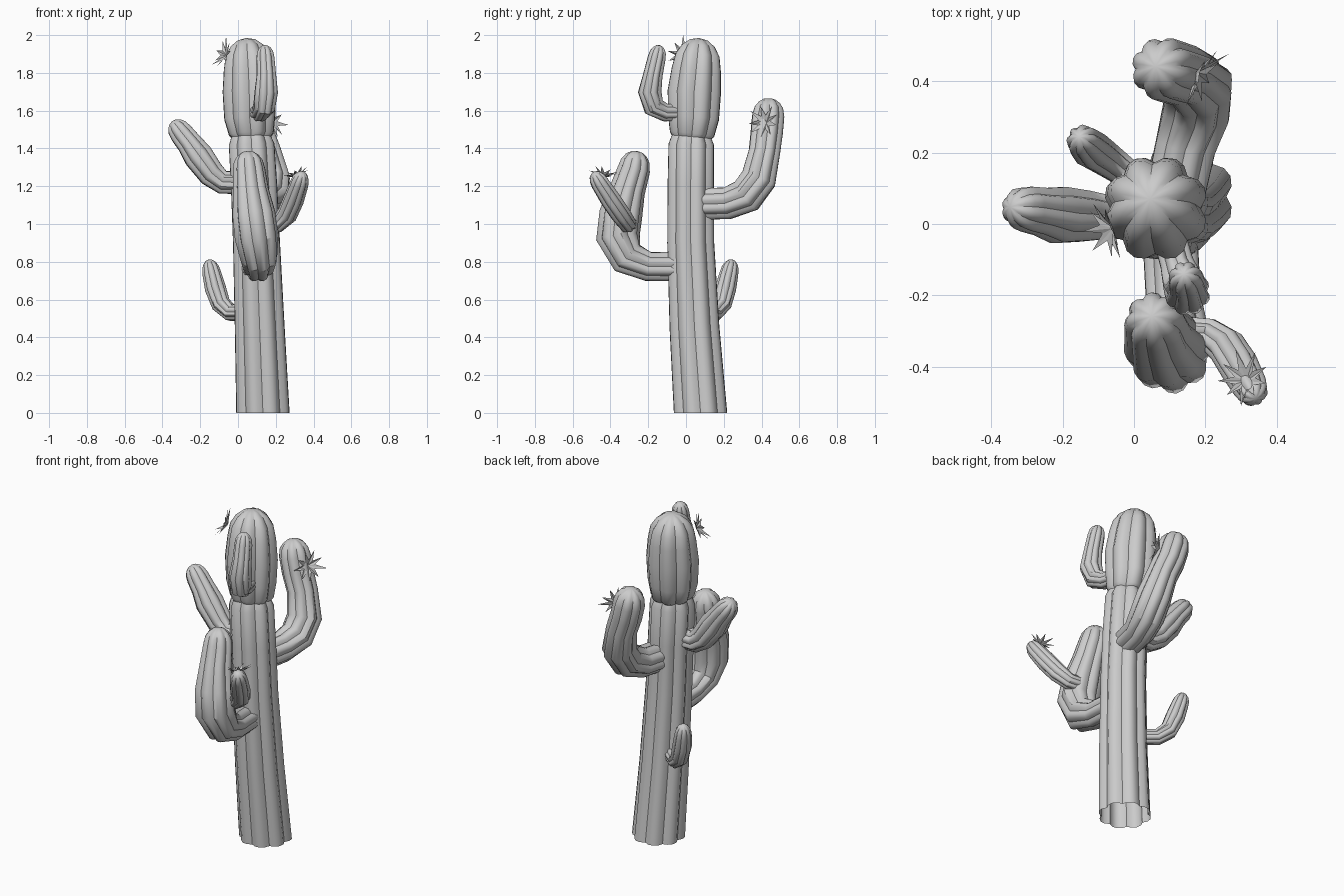
import bpy, bmesh, math, random
from mathutils import Vector

if "Cube" in bpy.data.objects:
    bpy.data.objects.remove(bpy.data.objects["Cube"])

random.seed(4)
RIBS = 8
PROFILE = (0.85, 0.96, 1.0, 0.96)  # groove, shoulder, crest, shoulder


def finish(name, bm, smooth=True):
    me = bpy.data.meshes.new(name)
    bm.to_mesh(me)
    bm.free()
    ob = bpy.data.objects.new(name, me)
    bpy.context.collection.objects.link(ob)
    if smooth:
        bpy.ops.object.select_all(action='DESELECT')
        ob.select_set(True)
        bpy.context.view_layer.objects.active = ob
        bpy.ops.object.shade_smooth_by_angle(angle=math.radians(35))
    return ob


def ribbed_stem(name, path, start_dir=None):
    """Sweep a ribbed section along (x, y, z, radius) points; last point is the tip."""
    pts = [(Vector(p[:3]), p[3]) for p in path[:-1]]
    base, r = pts[-1]
    tip = Vector(path[-1][:3])
    for t in (0.45, 0.75, 0.93):      # rounded cap
        pts.append((base.lerp(tip, t), r * math.sqrt(1 - t * t)))
    bm = bmesh.new()
    rings, side = [], None
    n = RIBS * len(PROFILE)
    for i, (p, r) in enumerate(pts):
        a = pts[max(i - 1, 0)][0]
        b = pts[i + 1][0] if i + 1 < len(pts) else tip
        d = (b - p).normalized()
        if i:
            d = (d + (p - a).normalized()).normalized()
        elif start_dir:
            d = Vector(start_dir)
        if side is None:
            side = d.orthogonal()
        side = (side - d * side.dot(d)).normalized()
        up = d.cross(side)
        ring = []
        for k in range(n):
            w = 2 * math.pi * k / n
            q = r * PROFILE[k % len(PROFILE)]
            ring.append(bm.verts.new(p + (side * math.cos(w) + up * math.sin(w)) * q))
        rings.append(ring)
    for lo, hi in zip(rings, rings[1:]):
        for k in range(n):
            j = (k + 1) % n
            bm.faces.new((lo[k], lo[j], hi[j], hi[k]))
    top = bm.verts.new(tip)
    for k in range(n):
        bm.faces.new((rings[-1][k], rings[-1][(k + 1) % n], top))
    return finish(name, bm)


def flower(name, centre, normal, radius, petals=9):
    """Pointed star of petals forming a shallow cup."""
    c, d = Vector(centre), Vector(normal).normalized()
    u = d.orthogonal().normalized()
    v = d.cross(u)
    bm = bmesh.new()
    mid = bm.verts.new(c - d * 0.02)
    rim = []
    for k in range(petals * 2):
        w = math.pi * k / petals
        r = radius * (random.uniform(0.85, 1.1) if k % 2 else 0.42)
        h = random.uniform(0.0, 0.035) if k % 2 else 0
        rim.append(bm.verts.new(c + (u * math.cos(w) + v * math.sin(w)) * r + d * h))
    for k in range(petals * 2):
        bm.faces.new((mid, rim[k], rim[(k + 1) % len(rim)]))
    return finish(name, bm, False)


# Trunk with a pinched neck and swollen head, open at the bottom
ribbed_stem("trunk", [
    (.132, .077, 0, .15), (.115, .045, .45, .14), (.098, .025, .9, .132),
    (.085, .025, 1.2, .13), (.072, .028, 1.42, .128), (.07, .03, 1.46, .112),
    (.07, .032, 1.475, .125), (.062, .04, 1.56, .143), (.06, .044, 1.7, .15),
    (.055, .055, 1.82, .138), (.045, .07, 1.985, 0)], (0, 0, 1))

# Back arm
ribbed_stem("back_arm", [
    (.11, .06, 1.105, .088), (.145, .22, 1.11, .09), (.175, .32, 1.15, .1),
    (.18, .385, 1.24, .1), (.145, .415, 1.38, .088), (.105, .427, 1.48, .09),
    (.08, .435, 1.57, .09), (.06, .442, 1.665, 0)])

# Front arm and its small branch
ribbed_stem("front_arm", [
    (.1, -.02, .775, .082), (.11, -.2, .775, .082), (.112, -.31, .82, .1),
    (.1, -.36, .93, .118), (.085, -.345, 1.05, .115), (.068, -.31, 1.18, .095),
    (.058, -.275, 1.29, .086), (.05, -.258, 1.387, 0)])
ribbed_stem("front_arm_branch", [
    (.12, -.3, 1.0, .045), (.21, -.31, 1.0, .048), (.26, -.345, 1.05, .055),
    (.295, -.4, 1.13, .056), (.325, -.455, 1.215, .05), (.342, -.49, 1.275, 0)])

# Left arm
ribbed_stem("left_arm", [
    (.05, .02, 1.22, .065), (-.08, .02, 1.22, .066), (-.14, .022, 1.265, .075),
    (-.21, .025, 1.36, .083), (-.26, .035, 1.43, .07), (-.3, .042, 1.48, .066),
    (-.348, .048, 1.545, 0)])

# Small low arm at the back left
ribbed_stem("low_back_arm", [
    (.05, .08, .53, .045), (-.04, .155, .53, .046), (-.09, .19, .575, .052),
    (-.12, .21, .66, .056), (-.138, .227, .735, .05), (-.155, .245, .812, 0)])

# Small upper arm on the head
ribbed_stem("upper_front_arm", [
    (.09, 0, 1.59, .048), (.12, -.11, 1.59, .05), (.138, -.17, 1.62, .06),
    (.15, -.192, 1.7, .065), (.15, -.175, 1.79, .054), (.145, -.155, 1.88, .05),
    (.14, -.14, 1.947, 0)])

# Flowers
flower("head_flower", (-.075, -.02, 1.9), (-.85, -.4, .4), .09)
flower("back_arm_flower", (.19, .415, 1.54), (.85, -.5, .25), .09)
flower("branch_flower", (.31, -.435, 1.265), (-.3, .25, 1), .075)
